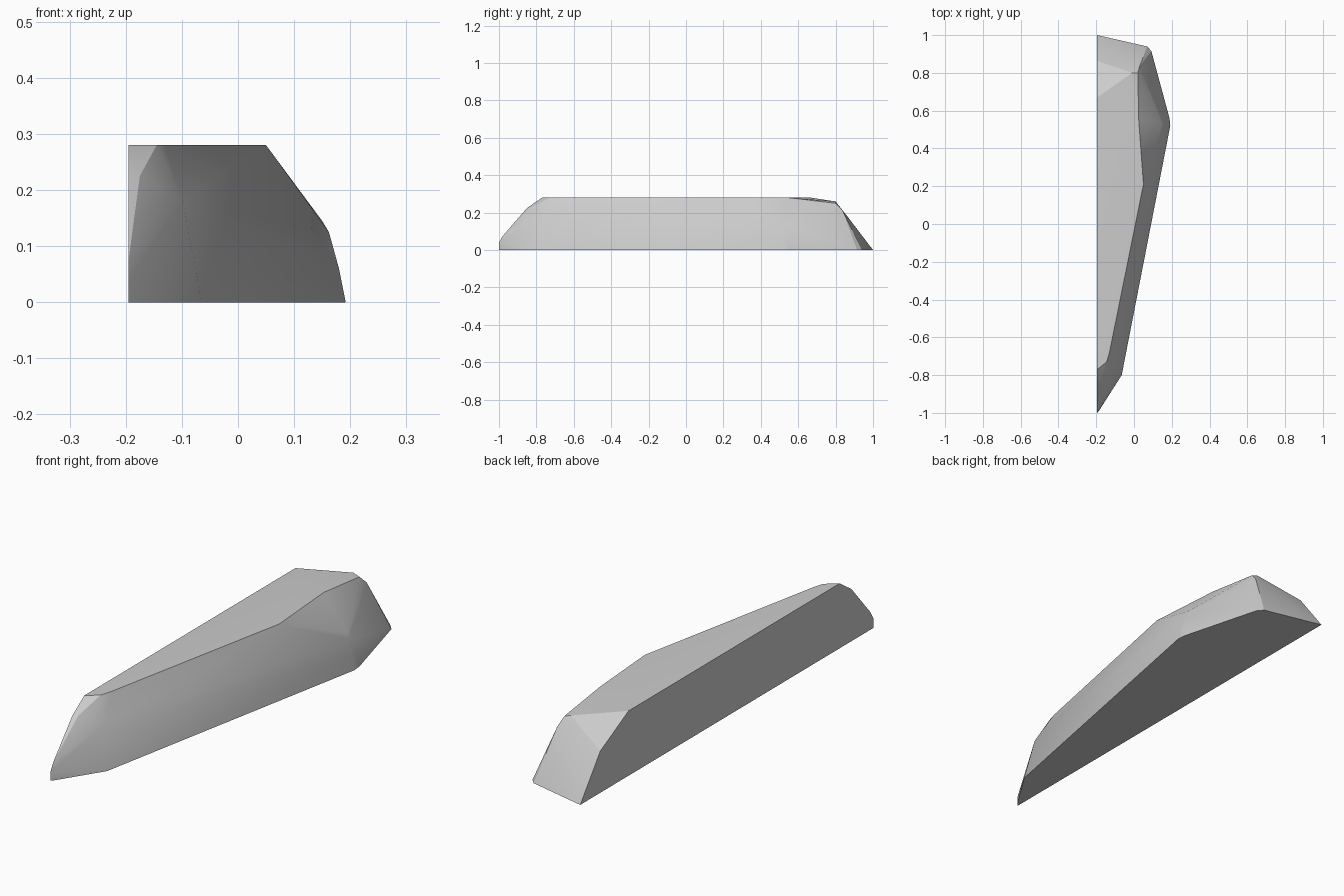
import bpy, bmesh

if "Cube" in bpy.data.objects:
    bpy.data.objects.remove(bpy.data.objects["Cube"])

# Corner points of the faceted half-stone, ring by ring
flat_side = [(-1, 0), (-1, 0.04), (-0.98, 0.075), (-0.85, 0.225),
             (-0.77, 0.28), (0.67, 0.28), (0.863, 0.18), (1, 0)]
base = [(-0.183, -0.985), (-0.065, -0.8), (0.192, 0.52),
        (0.188, 0.56), (0.092, 0.915), (0.07, 0.94)]
top = [(-0.145, -0.73), (-0.13, -0.68), (0.05, 0.21), (0.025, 0.55)]
shoulder = [(-0.175, -0.84, 0.225), (-0.098, -0.77, 0.18), (0.15, 0.53, 0.145),
            (0.162, 0.525, 0.125), (0.18, 0.52, 0.06),
            (-0.01, 0.80, 0.26), (0.02, 0.80, 0.25), (0.03, 0.835, 0.215)]

points = [(-0.195, y, z) for y, z in flat_side]
points += [(x, y, 0) for x, y in base]
points += [(x, y, 0.28) for x, y in top]
points += shoulder

# Wrap the corners in one closed convex skin
bm = bmesh.new()
for p in points:
    bm.verts.new(p)
hull = bmesh.ops.convex_hull(bm, input=bm.verts)
loose = [v for v in bm.verts if not v.link_faces]
bmesh.ops.delete(bm, geom=loose, context='VERTS')
bmesh.ops.dissolve_limit(bm, angle_limit=0.01, verts=bm.verts, edges=bm.edges)
bmesh.ops.recalc_face_normals(bm, faces=bm.faces)

mesh = bpy.data.meshes.new("stone_slab")
bm.to_mesh(mesh)
bm.free()
stone = bpy.data.objects.new("stone_slab", mesh)
bpy.context.collection.objects.link(stone)

# Soft shading between the shallow facets
bpy.context.view_layer.objects.active = stone
stone.select_set(True)
bpy.ops.object.shade_smooth_by_angle(angle=0.35)
